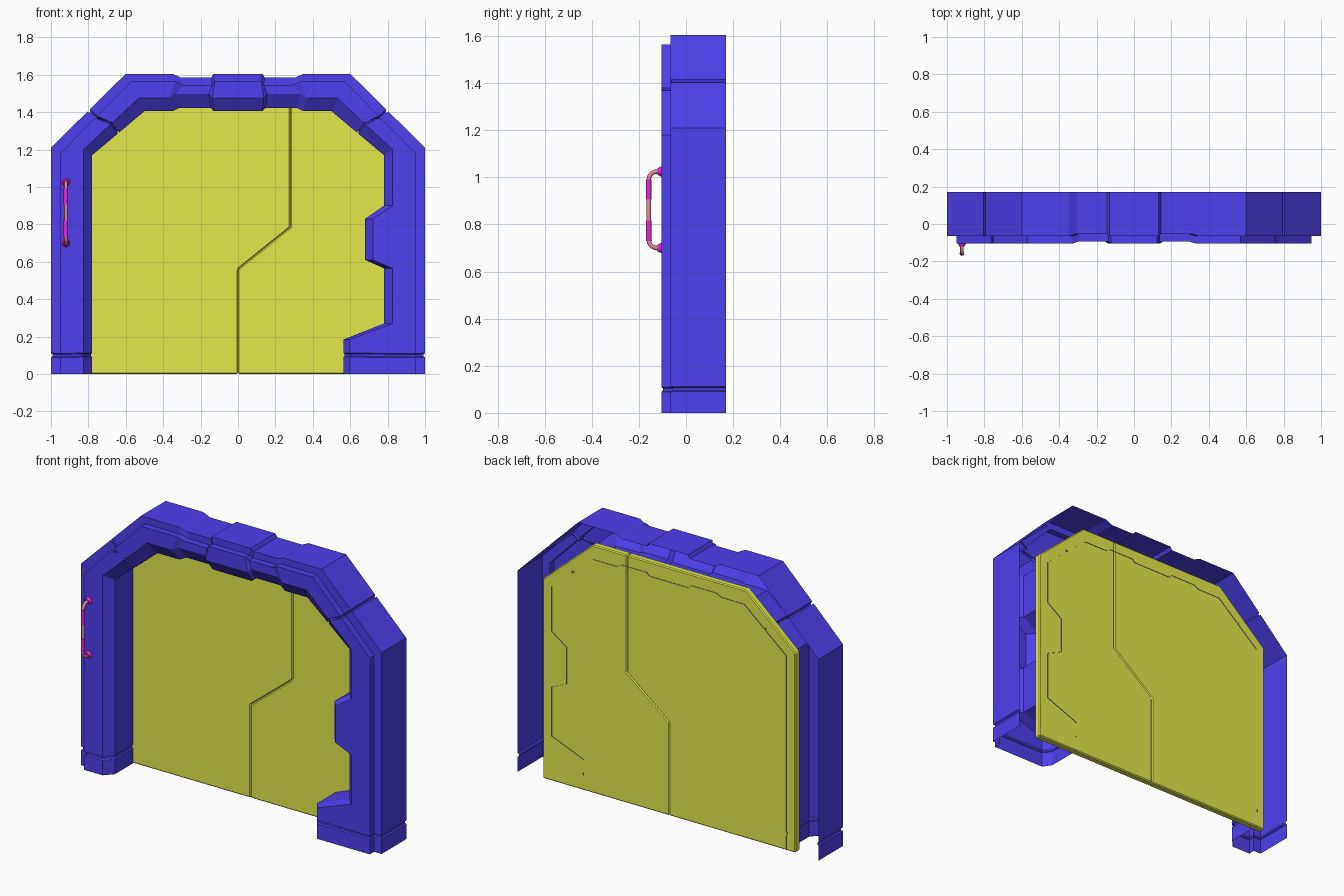
import bpy, bmesh, math
from mathutils import Vector

if "Cube" in bpy.data.objects:
    bpy.data.objects.remove(bpy.data.objects["Cube"])


def material(name, rgb):
    m = bpy.data.materials.new(name)
    m.diffuse_color = (*rgb, 1)
    m.use_nodes = True
    m.node_tree.nodes["Principled BSDF"].inputs["Base Color"].default_value = m.diffuse_color
    return m


BLUE = material("frame_blue", (0.08, 0.05, 0.85))
YELLOW = material("door_yellow", (0.75, 0.82, 0.07))
MAGENTA = material("grip_magenta", (0.8, 0.02, 0.7))
CORAL = material("bar_coral", (0.8, 0.25, 0.32))


def add_object(name, bm, mat):
    mesh = bpy.data.meshes.new(name)
    bm.to_mesh(mesh)
    bm.free()
    mesh.materials.append(mat)
    ob = bpy.data.objects.new(name, mesh)
    bpy.context.collection.objects.link(ob)
    return ob


def lerp(a, b, t):
    return a + (b - a) * t


# Frame stations: outer x, z, inner x, z, recess amount
def leg(rows):
    return [(1, z, ix, z, k) for z, ix, k in rows]


def foot(ix):
    return leg([(0, ix, 0), (.09, ix, 0), (.095, ix, .008), (.107, ix, .008), (.112, ix, 0)])


shoulder = [(1, 1.21, .78, 1.17, 0)]
for t, k in ((.49, 0), (.496, .008), (.512, .008), (.518, 0)):
    shoulder.append((lerp(1, .6, t), lerp(1.21, 1.605, t),
                     lerp(.78, .5, t), lerp(1.17, 1.405, t), k))
shoulder.append((.6, 1.605, .5, 1.405, 0))
lintel = [(x, 1.605, x, 1.405, k) for x, k in
          ((.35, 0), (.31, .0125), (.145, .0125), (.13, 0))]
right_leg = foot(.565) + leg([(.185, .565, 0), (.27, .78, 0), (.565, .78, 0),
                              (.61, .68, 0), (.83, .68, 0), (.9, .78, 0)])
right_half = right_leg + shoulder + lintel
left_half = [(-a, b, -c, d, k) for a, b, c, d, k in foot(.78) + shoulder + lintel]
stations = right_half + left_half[::-1]


def section(ox, oz, ix, iz, k):
    """Stepped, chamfered cross-section, open at the back."""
    ox, oz, ix, iz = ox * (1 - k), oz * (1 - k), ix * (1 + k), iz * (1 + k)
    fx, fz = ox * .95, oz * .975
    cx, cz = ix * 1.06, iz + .07 * max(0, (iz - 1) / .4)
    return [(ox, .17, oz), (ox, -.065 + k, oz), (fx, -.065 + k, fz),
            (fx, -.105 + k, fz), (cx, -.105 + k, cz), (ix, -.055 + k, iz), (ix, .163, iz)]


# Frame shell lofted through the stations
bm = bmesh.new()
rings = [[bm.verts.new(p) for p in section(*s)] for s in stations]
for a, b in zip(rings, rings[1:]):
    for i in range(len(a) - 1):
        bm.faces.new((a[i], b[i], b[i + 1], a[i + 1]))
add_object("door_frame", bm, BLUE)


# Door leaves meeting along a stepped seam
def leaf(name, outline):
    bm = bmesh.new()
    face = bm.faces.new([bm.verts.new((x, .118, z)) for x, z in outline])
    new = bmesh.ops.extrude_face_region(bm, geom=[face])["geom"]
    bmesh.ops.translate(bm, vec=(0, .042, 0),
                        verts=[v for v in new if isinstance(v, bmesh.types.BMVert)])
    bmesh.ops.recalc_face_normals(bm, faces=bm.faces)
    ob = add_object(name, bm, YELLOW)
    bev = ob.modifiers.new("edge_chamfer", "BEVEL")
    bev.width, bev.segments = .006, 1


seam = [(0, 0), (0, .56), (.28, .785), (.28, 1.49)]
leaf("left_door_leaf", seam + [(-.51, 1.49), (-.84, 1.2), (-.84, 0)])
leaf("right_door_leaf", seam[::-1] + [(.84, 0), (.84, 1.2), (.51, 1.49)])

# Pull handle bar: bent tube swept along a rounded path
HX, BAR_Y, LOW, HIGH, R = -.92, -.158, .7, 1.025, .035
path = [(HX, -.1, LOW)]
for cz, start in ((LOW + R, -90), (HIGH - R, 180)):
    for i in range(6):
        a = math.radians(start - i * 18)
        path.append((HX, BAR_Y + R + R * math.cos(a), cz + R * math.sin(a)))
path.append((HX, -.1, HIGH))
curve = bpy.data.curves.new("handle_bar", "CURVE")
curve.dimensions = "3D"
curve.bevel_depth, curve.bevel_resolution = .0095, 2
spline = curve.splines.new("POLY")
spline.points.add(len(path) - 1)
for p, co in zip(spline.points, path):
    p.co = (*co, 1)
curve.materials.append(CORAL)
bar = bpy.data.objects.new("handle_bar", curve)
bpy.context.collection.objects.link(bar)


# Handle grips and mounting collars
def rod(name, a, b, r1, r2):
    a, b = Vector(a), Vector(b)
    bm = bmesh.new()
    bmesh.ops.create_cone(bm, cap_ends=True, segments=14, radius1=r1, radius2=r2,
                          depth=(b - a).length)
    ob = add_object(name, bm, MAGENTA)
    ob.location = (a + b) / 2
    ob.rotation_euler = (b - a).to_track_quat("Z", "Y").to_euler()
    bpy.context.view_layer.objects.active = ob
    ob.select_set(True)
    bpy.ops.object.shade_smooth_by_angle(angle=math.radians(40))
    ob.select_set(False)


for name, z0, z1, z in (("lower", .73, .817, LOW), ("upper", .905, .992, HIGH)):
    rod(name + "_grip", (HX, BAR_Y, z0), (HX, BAR_Y, z1), .012, .012)
    rod(name + "_collar", (HX, -.104, z), (HX, -.121, z), .022, .014)
